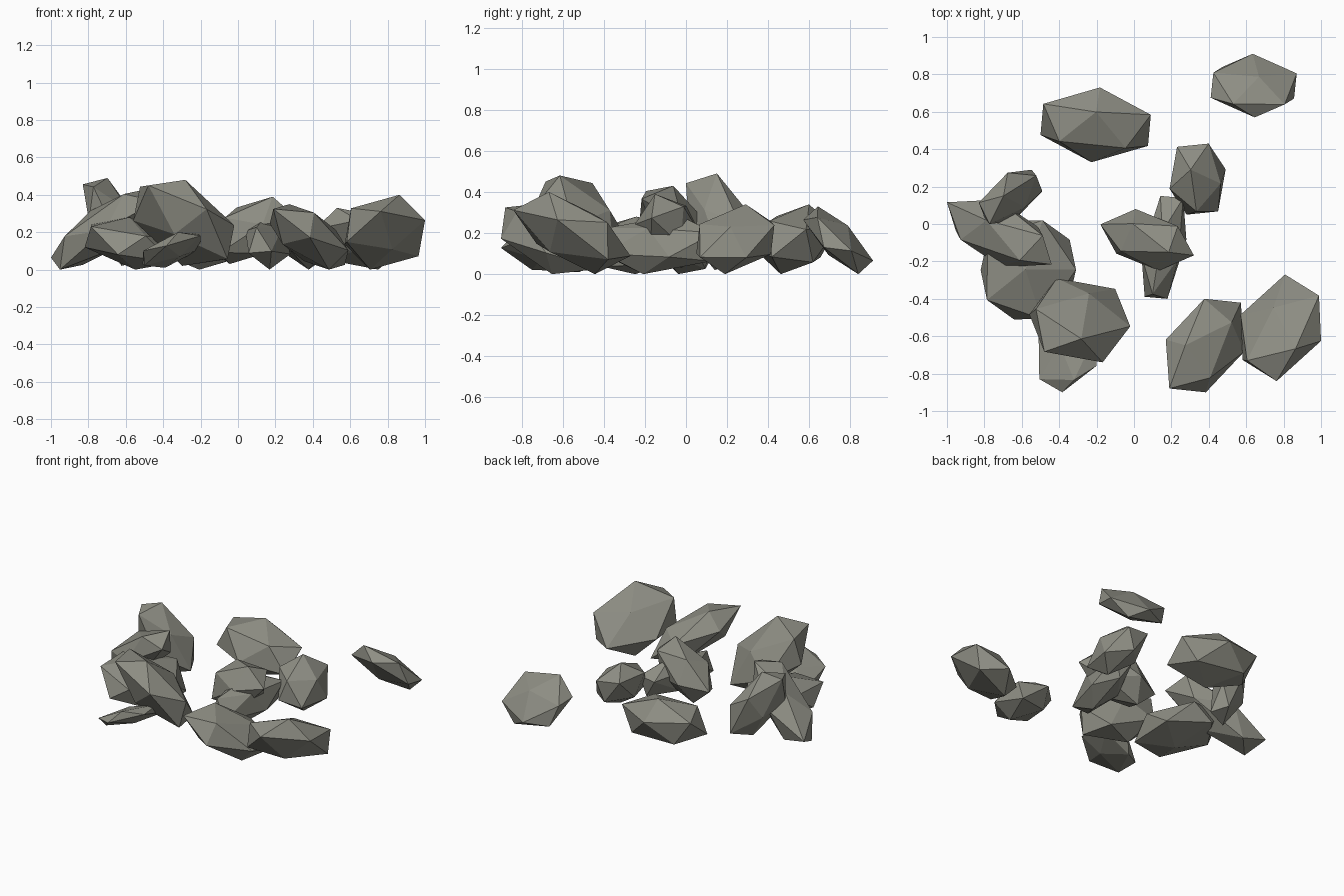
import bpy, bmesh, math, random
from mathutils import Euler, Vector

stone = bpy.data.materials.new("grey_stone")
stone.diffuse_color = (0.27, 0.27, 0.23, 1)


def stretch(points, lo, hi, lean):
    """Slant the points by lean = (xy, xz, yz), then fit them into the box lo..hi."""
    a, b, c = lean
    s = math.sqrt(1 - a * a)
    l = (c - a * b) / s
    m = math.sqrt(max(1 - b * b - l * l, 0.03))
    pts = [(p.x, a * p.x + s * p.y, b * p.x + l * p.y + m * p.z) for p in points]
    axes = []
    for i in range(3):
        vals = [p[i] for p in pts]
        mn, k = min(vals), (hi[i] - lo[i]) / (max(vals) - min(vals))
        axes.append([lo[i] + (v - mn) * k for v in vals])
    return list(zip(*axes))


def misfit(pts, corners, i, j):
    return sum(min((p[i] - u) ** 2 + (p[j] - v) ** 2 for p in pts) for u, v in corners)


def rock(name, lo, hi, lean, top=(), front=(), right=()):
    """Faceted 20-sided stone, turned so that corners fall near those seen in each view."""
    random.seed(7)
    bm = bmesh.new()
    bmesh.ops.create_icosphere(bm, subdivisions=1, radius=1)
    base = [v.co.copy() for v in bm.verts]
    best = None
    for _ in range(2000):
        spin = Euler([random.uniform(0, 6.28) for _ in range(3)]).to_matrix()
        tilt = [max(-0.85, min(0.85, q + random.uniform(-0.12, 0.12))) for q in lean]
        pts = stretch([spin @ p for p in base], lo, hi, tilt)
        err = misfit(pts, top, 0, 1) + misfit(pts, front, 0, 2) + misfit(pts, right, 1, 2)
        if best is None or err < best[0]:
            best = (err, pts)
    for v, p in zip(bm.verts, best[1]):
        v.co = Vector(p)
    me = bpy.data.meshes.new(name)
    bm.to_mesh(me)
    bm.free()
    me.materials.append(stone)
    bpy.context.collection.objects.link(bpy.data.objects.new(name, me))


# back rocks
rock("back_right_slab", (0.41, 0.57, 0.0), (0.87, 0.91, 0.33), (0, -0.2, -0.8),
     [(0.41, 0.81), (0.62, 0.91), (0.87, 0.8), (0.66, 0.57), (0.41, 0.69)],
     right=[(0.64, 0.33), (0.905, 0.07)])
rock("back_rock", (-0.50, 0.33, 0.0), (0.09, 0.73, 0.34), (0, -0.15, 0.1),
     [(-0.48, 0.65), (-0.18, 0.73), (0.09, 0.58), (0.07, 0.41), (-0.23, 0.33), (-0.5, 0.48)],
     right=[(0.6, 0.335)])
rock("inner_back_rock", (0.19, 0.05, 0.0), (0.49, 0.43, 0.34), (0, -0.25, 0.2),
     [(0.22, 0.42), (0.39, 0.43), (0.49, 0.27), (0.45, 0.06), (0.19, 0.24)],
     right=[(0.29, 0.34), (0.42, 0.26)])
# middle rocks
rock("centre_tilted_rock", (-0.18, -0.25, 0.03), (0.32, 0.08, 0.39), (-0.4, 0.5, -0.2),
     [(-0.18, 0.0), (0.02, 0.08), (0.32, -0.17), (0.13, -0.25)],
     [(0.19, 0.39)])
rock("centre_long_rock", (0.04, -0.40, 0.0), (0.28, 0.15, 0.29), (0.45, 0, 0.1),
     [(0.15, 0.14), (0.25, 0.15), (0.06, -0.39), (0.17, -0.39), (0.24, -0.2)])
# front right rocks
rock("front_rock", (0.17, -0.90, 0.0), (0.59, -0.40, 0.35), (0.3, -0.5, -0.4),
     [(0.39, -0.41), (0.56, -0.41), (0.59, -0.65), (0.2, -0.9), (0.17, -0.63)],
     [(0.28, 0.35), (0.58, 0.02)])
rock("front_right_rock", (0.57, -0.84, 0.0), (1.0, -0.27, 0.40), (0.25, 0.2, -0.6),
     [(0.8, -0.27), (1.0, -0.62), (0.77, -0.84), (0.6, -0.75), (0.57, -0.48)],
     [(0.86, 0.4), (1.0, 0.23)], [(-0.27, 0.1)])
# left pile
rock("pile_front_rock", (-0.56, -0.74, 0.02), (-0.02, -0.29, 0.48), (-0.15, -0.55, -0.5),
     [(-0.41, -0.29), (-0.1, -0.35), (-0.02, -0.58), (-0.17, -0.74), (-0.47, -0.68)],
     [(-0.52, 0.45), (-0.28, 0.48), (-0.02, 0.26)])
rock("pile_low_slab", (-0.51, -0.90, 0.01), (-0.20, -0.45, 0.20), (0.2, 0.55, -0.45),
     [(-0.51, -0.85), (-0.4, -0.9), (-0.32, -0.83)],
     [(-0.51, 0.1), (-0.3, 0.2), (-0.21, 0.18)])
rock("pile_base_rock", (-0.82, -0.51, 0.0), (-0.31, 0.02, 0.28), (0.1, -0.35, 0.2),
     [(-0.8, -0.41), (-0.63, -0.51), (-0.31, -0.27), (-0.32, -0.08), (-0.48, 0.02)],
     [(-0.8, 0.25)])
rock("pile_leaning_rock", (-1.0, -0.23, 0.0), (-0.44, 0.13, 0.43), (-0.6, 0.7, -0.45),
     [(-1.0, 0.1), (-0.7, 0.13), (-0.44, -0.2), (-0.6, -0.23)],
     [(-1.0, 0.09), (-0.8, 0.28), (-0.59, 0.43)])
rock("pile_back_rock", (-0.83, 0.0, 0.02), (-0.49, 0.29, 0.49), (0.55, -0.55, -0.4),
     [(-0.67, 0.28), (-0.54, 0.29), (-0.49, 0.2), (-0.78, 0.01)],
     [(-0.83, 0.46), (-0.69, 0.49)], [(0.14, 0.485), (0.27, 0.34)])
